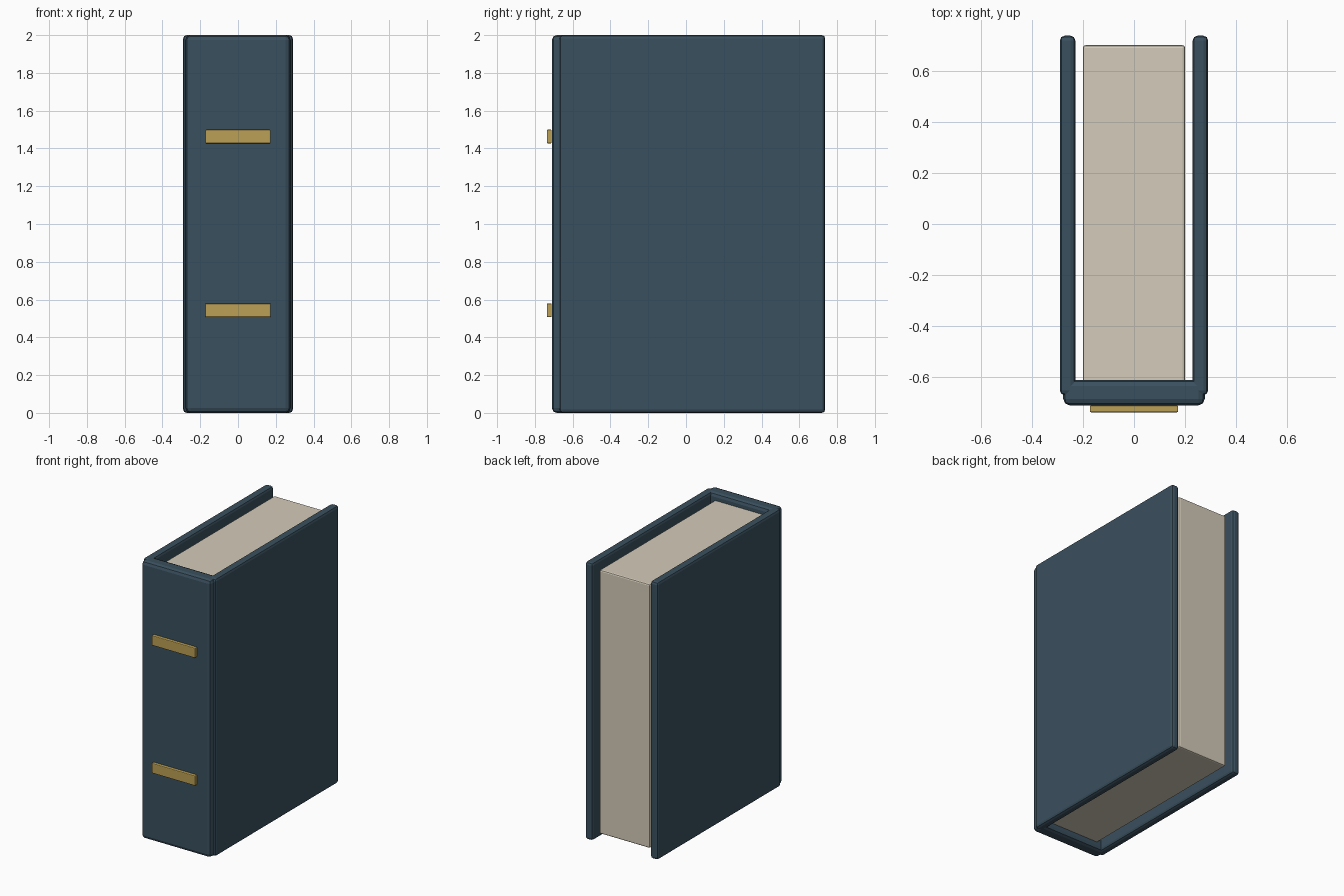
import bpy

if "Cube" in bpy.data.objects:
    bpy.data.objects.remove(bpy.data.objects["Cube"])


def material(name, rgb):
    m = bpy.data.materials.new(name)
    m.diffuse_color = (*rgb, 1)
    m.use_nodes = True
    m.node_tree.nodes["Principled BSDF"].inputs["Base Color"].default_value = m.diffuse_color
    return m


CLOTH = material("blue_cloth", (0.042, 0.080, 0.112))
PAPER = material("paper", (0.66, 0.60, 0.49))
GOLD = material("gold", (0.50, 0.35, 0.09))


def box(name, lo, hi, mat, bevel, segments=2):
    """Bevelled box spanning the corners lo and hi."""
    bpy.ops.mesh.primitive_cube_add(
        size=1, location=[(a + b) / 2 for a, b in zip(lo, hi)])
    ob = bpy.context.object
    ob.name = name
    ob.scale = [b - a for a, b in zip(lo, hi)]
    bpy.ops.object.transform_apply(location=False, rotation=False, scale=True)
    ob.data.materials.append(mat)
    mod = ob.modifiers.new("edge_bevel", 'BEVEL')
    mod.width = bevel
    mod.segments = segments
    return ob


# Cover boards
for name, x in (("left_cover", -0.26), ("right_cover", 0.26)):
    box(name, (x - 0.03, -0.67, 0), (x + 0.03, 0.737, 2), CLOTH, 0.018)

# Spine
box("spine", (-0.277, -0.71, 0), (0.277, -0.61, 2), CLOTH, 0.025)

# Page block, recessed inside the covers
box("page_block", (-0.2, -0.63, 0.05), (0.2, 0.70, 1.95), PAPER, 0.01)

# Raised bands on the spine
for name, z in (("lower_band", 0.543), ("upper_band", 1.463)):
    box(name, (-0.173, -0.737, z - 0.036), (0.173, -0.711, z + 0.036), GOLD, 0.005)
